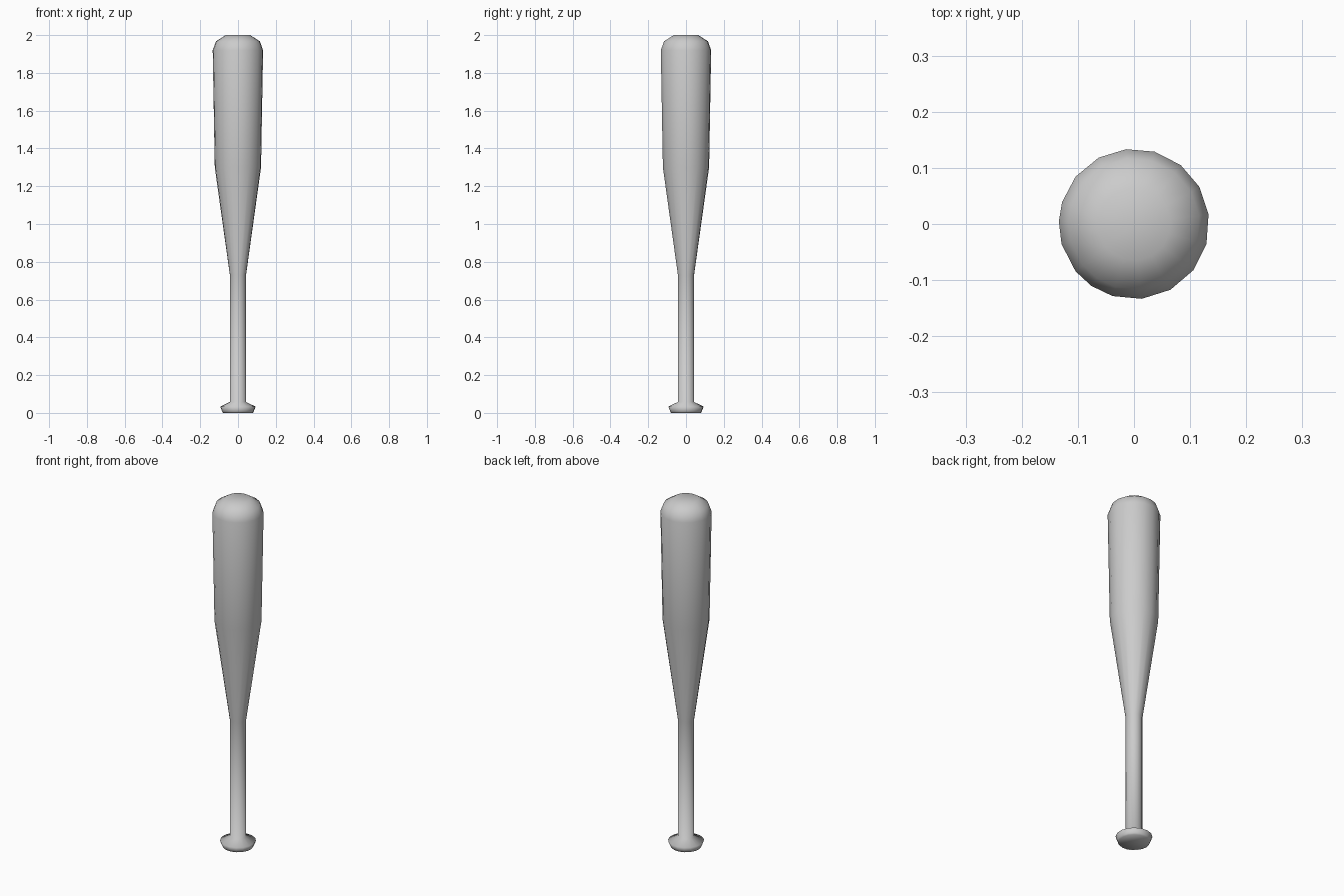
import bpy, bmesh, math

old = bpy.data.objects.get("Cube")
if old:
    bpy.data.objects.remove(old, do_unlink=True)

# Plain grey finish
grey = bpy.data.materials.new("light_grey")
grey.use_nodes = True
colour = (0.6, 0.6, 0.6, 1)
grey.diffuse_color = colour
grey.node_tree.nodes["Principled BSDF"].inputs["Base Color"].default_value = colour

# Silhouette as (radius, height): knob, handle, taper, barrel, rounded end
profile = [(0.08, 0), (0.084, 0.008), (0.094, 0.033), (0.043, 0.058),
           (0.043, 0.73), (0.123, 1.30), (0.134, 1.92), (0.117, 1.967),
           (0.065, 2.0)]

# Slightly uneven sides around the axis, in degrees
angles = [7.5, 29.5, 51.5, 74, 96, 118, 141, 163, 178, 195.5, 219,
          235.5, 253.5, 276, 299, 322, 344.5]


def lathe(name, profile, angles, material):
    """Turn a profile into a closed smooth solid."""
    bm = bmesh.new()
    rings = [[bm.verts.new((r * math.cos(math.radians(a)),
                            r * math.sin(math.radians(a)), z))
              for a in angles] for r, z in profile]
    n = len(angles)
    for low, high in zip(rings, rings[1:]):
        for i in range(n):
            j = (i + 1) % n
            bm.faces.new((low[i], low[j], high[j], high[i]))
    # End caps as fans
    for ring, z in ((rings[0][::-1], profile[0][1]), (rings[-1], profile[-1][1])):
        tip = bm.verts.new((0, 0, z))
        for i in range(n):
            bm.faces.new((ring[i], ring[(i + 1) % n], tip))
    for face in bm.faces:
        face.smooth = True
    mesh = bpy.data.meshes.new(name)
    bm.to_mesh(mesh)
    bm.free()
    mesh.materials.append(material)
    obj = bpy.data.objects.new(name, mesh)
    bpy.context.collection.objects.link(obj)
    return obj


lathe("wooden_bat", profile, angles, grey)
